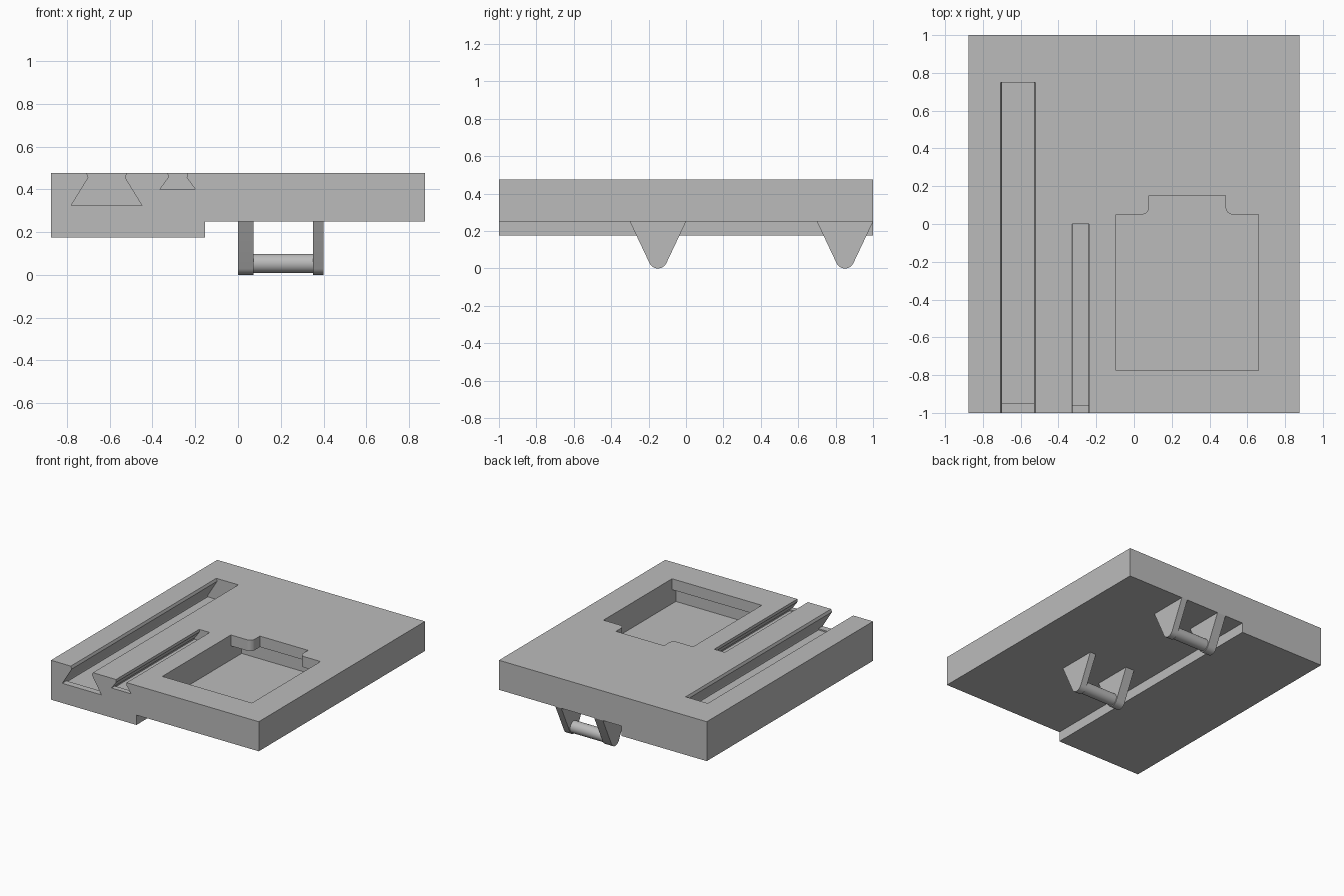
import bpy, bmesh, math
from mathutils import Vector

if "Cube" in bpy.data.objects:
    bpy.data.objects.remove(bpy.data.objects["Cube"], do_unlink=True)

grey = bpy.data.materials.new("plain grey")
grey.use_nodes = True
grey.diffuse_color = (0.5, 0.5, 0.5, 1)
grey.node_tree.nodes["Principled BSDF"].inputs["Base Color"].default_value = (0.5, 0.5, 0.5, 1)


def prism(name, points, axis, start, end):
    """Extrude a 2D profile along x, y or z."""
    place = {"x": lambda a, b: Vector((start, a, b)),
             "y": lambda a, b: Vector((a, start, b)),
             "z": lambda a, b: Vector((a, b, start))}[axis]
    shift = Vector([(end - start) * (axis == k) for k in "xyz"])
    bm = bmesh.new()
    face = bm.faces.new([bm.verts.new(place(a, b)) for a, b in points])
    new = bmesh.ops.extrude_face_region(bm, geom=[face])["geom"]
    bmesh.ops.translate(bm, vec=shift, verts=[v for v in new if isinstance(v, bmesh.types.BMVert)])
    bmesh.ops.recalc_face_normals(bm, faces=bm.faces)
    mesh = bpy.data.meshes.new(name)
    bm.to_mesh(mesh)
    bm.free()
    mesh.materials.append(grey)
    obj = bpy.data.objects.new(name, mesh)
    bpy.context.collection.objects.link(obj)
    return obj


def rect(a0, a1, b0, b1):
    return [(a0, b0), (a1, b0), (a1, b1), (a0, b1)]


def arc(cx, cy, r, start, end, steps=8):
    angles = [math.radians(start + (end - start) * i / steps) for i in range(steps + 1)]
    return [(cx + r * math.cos(a), cy + r * math.sin(a)) for a in angles]


def activate(obj):
    bpy.ops.object.select_all(action="DESELECT")
    obj.select_set(True)
    bpy.context.view_layer.objects.active = obj


def cut(body, cutter):
    cutter.hide_render = True
    mod = body.modifiers.new("cut", "BOOLEAN")
    mod.operation, mod.solver, mod.object = "DIFFERENCE", "EXACT", cutter
    activate(body)
    bpy.ops.object.modifier_apply(modifier=mod.name)
    bpy.data.objects.remove(cutter, do_unlink=True)


# Stepped base plate
TOP, UNDER = 0.475, 0.25
plate = prism("base_plate", [(-0.875, 0.175), (-0.155, 0.175), (-0.155, UNDER),
                             (0.875, UNDER), (0.875, TOP), (-0.875, TOP)], "y", -1, 1)


# Dovetail grooves open at the front, each with a slight lip at the mouth
def groove(foot, neck, flare, floor, back, lip):
    (f0, f1), (n0, n1) = foot, neck
    profile = [(f0, floor), (f1, floor), (n1, TOP - 0.02), (n1 + flare, TOP),
               (n1 + flare, TOP + 0.1), (n0 - flare, TOP + 0.1),
               (n0 - flare, TOP), (n0, TOP - 0.02)]
    cut(plate, prism("groove_cutter", profile, "y", -1.1, back))
    cut(plate, prism("lip_cutter", rect(f0, f1, floor - 0.01, floor + 0.001), "y", lip, back))


groove((-0.78, -0.45), (-0.70, -0.53), 0.008, 0.325, 0.75, -0.95)
groove((-0.365, -0.20), (-0.325, -0.24), 0.002, 0.40, 0.0, -0.96)

# Pocket: notched opening above a wider undercut cavity
opening = [(-0.095, -0.775), (0.66, -0.775), (0.66, 0.05)]
opening += arc(0.525, 0.09, 0.04, 270, 180) + [(0.485, 0.15), (0.08, 0.15)]
opening += arc(0.04, 0.09, 0.04, 0, -90) + [(-0.095, 0.05)]
cut(plate, prism("opening_cutter", opening, "z", 0.35, 0.6))
cut(plate, prism("cavity_cutter", rect(-0.095, 0.66, -0.82, 0.18), "z", 0.285, 0.392))

# Tapered hanger ears with a round bar between them
for label, y in (("front", -0.15), ("back", 0.85)):
    outline = [(y + 0.15, UNDER), (y - 0.15, UNDER)] + arc(y, 0.05, 0.05, 205, 335, 12)
    for side, x0, x1 in (("right", 0.0, 0.073), ("left", 0.35, 0.40)):
        ear = prism(f"{label}_{side}_ear", outline, "x", x0, x1)
        activate(ear)
        bpy.ops.object.shade_smooth_by_angle()
    bar = prism(f"{label}_bar", arc(y, 0.053, 0.045, 0, 348.75, 31), "x", 0.07, 0.352)
    activate(bar)
    bpy.ops.object.shade_smooth_by_angle()
